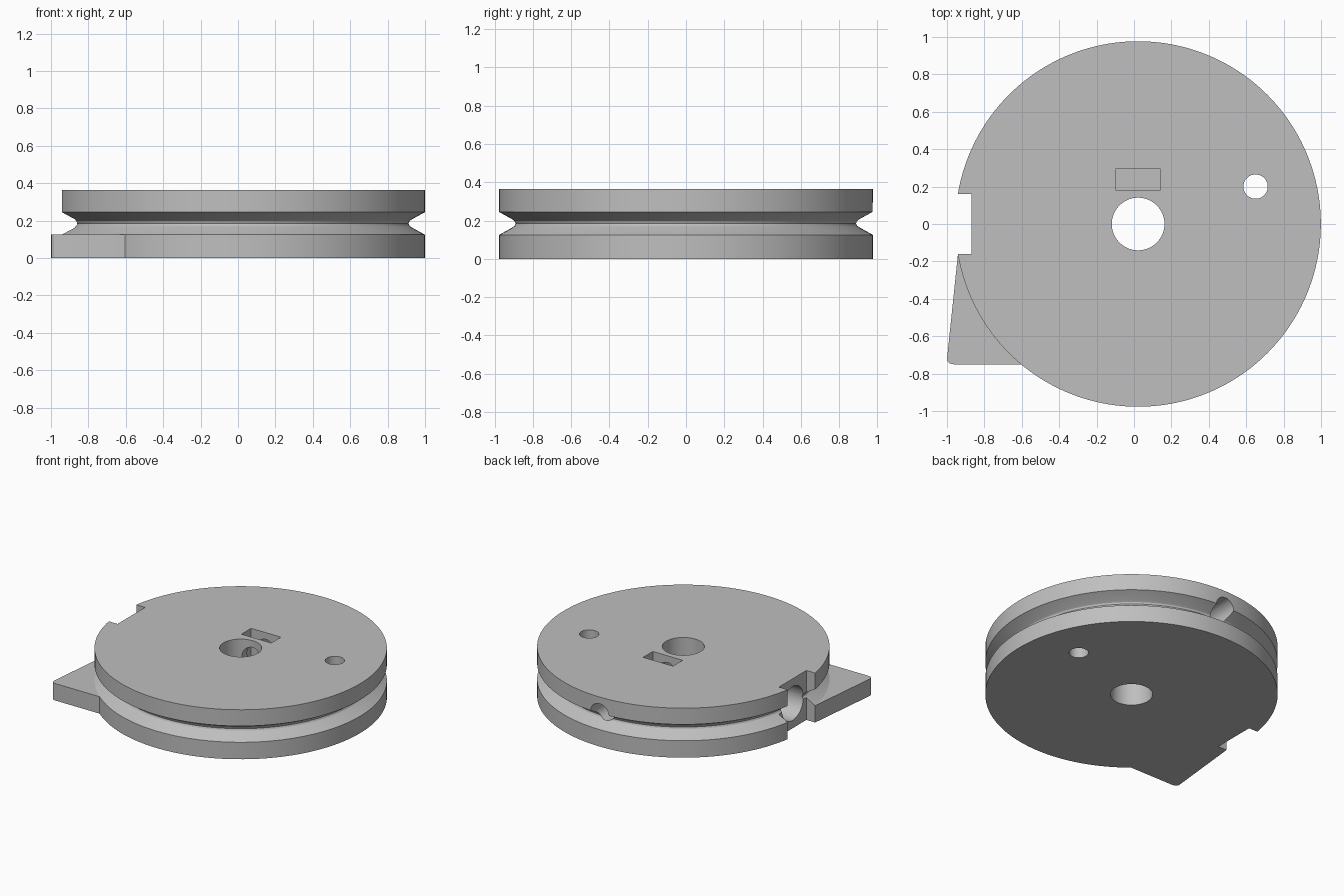
import bpy, bmesh
from math import pi
from mathutils import Matrix

cube = bpy.data.objects.get("Cube")
if cube:
    bpy.data.objects.remove(cube, do_unlink=True)

CX = 0.022
HEIGHT = 0.365

grey = bpy.data.materials.new("plain_grey")
grey.use_nodes = True
colour = (0.52, 0.52, 0.52, 1)
grey.diffuse_color = colour
grey.node_tree.nodes["Principled BSDF"].inputs["Base Color"].default_value = colour


def make_object(name, bm):
    bmesh.ops.recalc_face_normals(bm, faces=bm.faces)
    mesh = bpy.data.meshes.new(name)
    bm.to_mesh(mesh)
    bm.free()
    mesh.materials.append(grey)
    obj = bpy.data.objects.new(name, mesh)
    bpy.context.collection.objects.link(obj)
    return obj


def lathe(name, profile, steps):
    bm = bmesh.new()
    verts = [bm.verts.new((r, 0, z)) for r, z in profile]
    edges = [bm.edges.new(pair) for pair in zip(verts, verts[1:])]
    bmesh.ops.spin(bm, geom=verts + edges, cent=(0, 0, 0), axis=(0, 0, 1),
                   angle=2 * pi, steps=steps)
    bmesh.ops.remove_doubles(bm, verts=bm.verts, dist=0.0001)
    bmesh.ops.dissolve_limit(bm, angle_limit=0.001, verts=bm.verts, edges=bm.edges)
    bmesh.ops.translate(bm, vec=(CX, 0, 0), verts=bm.verts)
    return make_object(name, bm)


def box(name, low, high):
    bm = bmesh.new()
    size = [b - a for a, b in zip(low, high)]
    mid = [(a + b) / 2 for a, b in zip(low, high)]
    bmesh.ops.create_cube(bm, size=1, matrix=Matrix.Translation(mid) @ Matrix.Diagonal((*size, 1)))
    return make_object(name, bm)


def cylinder(name, radius, length, centre, axis="Z"):
    bm = bmesh.new()
    turn = {"X": Matrix.Rotation(pi / 2, 4, "Y"), "Y": Matrix.Rotation(pi / 2, 4, "X"),
            "Z": Matrix.Identity(4)}[axis]
    bmesh.ops.create_cone(bm, cap_ends=True, segments=48, radius1=radius, radius2=radius,
                          depth=length, matrix=Matrix.Translation(centre) @ turn)
    return make_object(name, bm)


def prism(name, outline, height):
    bm = bmesh.new()
    face = bm.faces.new([bm.verts.new((x, y, 0)) for x, y in outline])
    top = bmesh.ops.extrude_face_region(bm, geom=[face])["geom"]
    bmesh.ops.translate(bm, vec=(0, 0, height),
                        verts=[v for v in top if isinstance(v, bmesh.types.BMVert)])
    return make_object(name, bm)


def combine(target, tool, operation):
    mod = target.modifiers.new(tool.name, "BOOLEAN")
    mod.object, mod.operation, mod.solver = tool, operation, "EXACT"
    bpy.context.view_layer.objects.active = target
    bpy.ops.object.modifier_apply(modifier=mod.name)
    bpy.data.objects.remove(tool, do_unlink=True)


# Grooved disc with a rounded groove bottom
R = 0.977
wheel = lathe("grooved_wheel", [
    (0, 0), (R, 0), (R, 0.125), (0.908, 0.163), (0.895, 0.173), (0.89, 0.185),
    (0.895, 0.197), (0.908, 0.207), (R, 0.245), (R, HEIGHT), (0, HEIGHT)], 160)

# Pointed tab at the lower rim
tab = prism("corner_tab", [(-0.935, -0.1), (-0.999, -0.715), (-0.996, -0.735), (-0.985, -0.746),
                           (-0.965, -0.75), (-0.55, -0.75), (-0.5, -0.1)], 0.125)
combine(wheel, tab, "UNION")

# Rim notch, bores, nut pocket and cross holes
cutters = [
    box("rim_notch", (-1.2, -0.16, -0.1), (-0.87, 0.16, 0.5)),
    cylinder("centre_bore", 0.141, 1, (CX, 0, 0.2)),
    cylinder("small_bore", 0.065, 1, (0.65, 0.2, 0.2)),
    box("nut_pocket", (-0.1, 0.182, 0.14), (0.143, 0.295, 0.5)),
    cylinder("screw_channel", 0.075, 1.2, (CX, 0.6, 0.24), "Y"),
    cylinder("notch_socket", 0.125, 0.6, (-0.87, 0, 0.183), "X"),
]
for cutter in cutters:
    combine(wheel, cutter, "DIFFERENCE")

# Smooth walls with crisp edges
bpy.ops.object.select_all(action="DESELECT")
wheel.select_set(True)
bpy.context.view_layer.objects.active = wheel
bpy.ops.object.shade_smooth_by_angle(angle=0.5)
